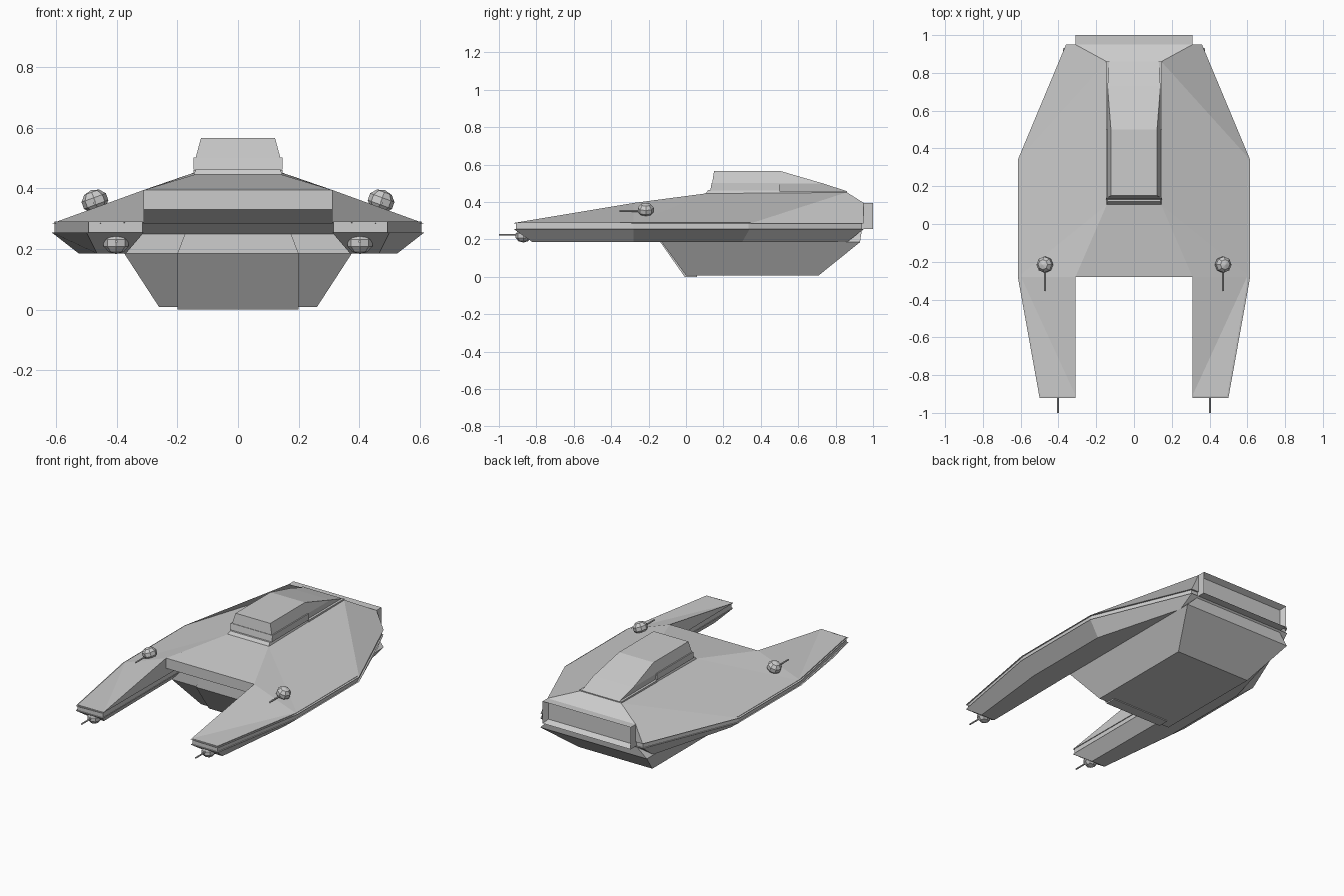
import bpy, bmesh, math
from mathutils import Matrix, Vector

if "Cube" in bpy.data.objects:
    bpy.data.objects.remove(bpy.data.objects["Cube"])


def finish(name, bm):
    bmesh.ops.recalc_face_normals(bm, faces=bm.faces)
    me = bpy.data.meshes.new(name)
    bm.to_mesh(me)
    bm.free()
    ob = bpy.data.objects.new(name, me)
    bpy.context.collection.objects.link(ob)
    return ob


def loft(name, rings):
    """Join equal-length closed rings of 3D points and cap both ends."""
    bm = bmesh.new()
    vs = [[bm.verts.new(p) for p in r] for r in rings]
    n = len(rings[0])
    for a, b in zip(vs, vs[1:]):
        for i in range(n):
            j = (i + 1) % n
            bm.faces.new((a[i], a[j], b[j], b[i]))
    bm.faces.new(vs[0])
    bm.faces.new(vs[-1])
    return finish(name, bm)


def sym(half, z):
    """Symmetric ring at height z from its right-hand half."""
    return [(x, y, z) for x, y in half] + [(-x, y, z) for x, y in reversed(half)]


def rect(w, y0, y1, z):
    return sym([(w, y0), (w, y1)], z)


# Upper hull: right half, mirrored
P = dict(
    a=(.31, -.92, .288), b=(.50, -.92, .284), c=(.615, -.28, .284),
    d=(.615, .34, .284), e=(.36, .95, .284), f=(.31, .95, .395),
    g=(.145, .86, .452), h=(.145, .10, .445), i=(.31, -.28, .395),
    m=(.31, -.28, .33), n=(.31, -.19, .284),
    I=(0, -.28, .395), H=(0, .10, .445), G=(0, .86, .452), F=(0, .95, .395),
    E=(0, .95, .284), M=(0, -.28, .33), N=(0, -.19, .284))
bm = bmesh.new()
V = {k: bm.verts.new(p) for k, p in P.items()}
for f in ("abci", "ich", "cdgh", "defg", "IihH", "HhgG", "GgfF",
          "Iimm", "aimn", "MmnN", "FfeE", "abcdeENn"):
    keys = "IimM" if f == "Iimm" else f
    bm.faces.new([V[k] for k in keys])
hull = finish("upper_hull", bm)
mod = hull.modifiers.new("mirror", "MIRROR")
mod.use_clip = True

# Recessed band between upper and lower hull
rim = [(.605, -.28), (.605, .335), (.355, .94)]
nose = [(.315, -.91), (.493, -.91)]
loft("rim_band", [sym([(.315, -.185)] + nose + rim, .29),
                  sym([(.315, -.13)] + nose + rim, .25)])

# Lower hull with bevelled underside
loft("lower_hull", [
    sym([(.31, -.13), (.31, -.92), (.50, -.92), (.615, -.28), (.615, .34), (.36, .95)], .255),
    sym([(.375, -.13), (.37, -.82), (.465, -.82), (.525, -.28), (.525, .30), (.37, .86)], .185)])

# Belly hold and its raised front panel
loft("belly", [rect(.31, -.125, .94, .25), rect(.375, -.13, .93, .185),
               rect(.26, 0, .71, .008)])
loft("belly_front_panel", [rect(.175, -.135, 0, .25), rect(.20, -.137, 0, .185),
                           rect(.20, -.007, .06, 0)])

# Tail exhaust box with recessed rear face
bm = bmesh.new()
bmesh.ops.create_cube(bm, size=1, matrix=Matrix.Translation((0, .965, .325))
                      @ Matrix.Diagonal((.62, .07, .14, 1)))
bm.faces.ensure_lookup_table()
back = [f for f in bm.faces if f.calc_center_median().y > .99]
bmesh.ops.inset_individual(bm, faces=back, thickness=.025)
bmesh.ops.translate(bm, verts=back[0].verts, vec=(0, -.035, 0))
finish("tail_exhaust", bm)

# Cabin: roof sloping down to the tail, side sills and front step
loft("cabin", [rect(.132, .135, .86, .44), rect(.132, .135, .86, .458),
               rect(.140, .14, .73, .50), rect(.122, .15, .50, .567)])
loft("cabin_sill", [rect(.147, .13, .50, .462), rect(.147, .137, .50, .502)])
loft("cabin_step", [rect(.147, .10, .50, .44), rect(.140, .118, .50, .463)])
for s in (-1, 1):
    loft("cabin_rail", [[(s * x, y, .44) for x, y in ((.130, .5), (.147, .5), (.147, .86), (.130, .86))],
                        [(s * x, y, .46) for x, y in ((.130, .5), (.147, .5), (.147, .86), (.130, .86))]])


# Faceted gun balls with thin barrels
def gun(name, pos, r, tilt, barrel_z, tip):
    bm = bmesh.new()
    bmesh.ops.create_uvsphere(bm, u_segments=8, v_segments=5, radius=r,
                              matrix=Matrix.Translation(pos) @ Matrix.Rotation(tilt, 4, 'Y')
                              @ Matrix.Diagonal((1, 1, .85, 1)))
    length = pos[1] - tip
    bmesh.ops.create_cone(bm, cap_ends=True, segments=6, radius1=.005, radius2=.005, depth=length,
                          matrix=Matrix.Translation((pos[0], tip + length / 2, barrel_z))
                          @ Matrix.Rotation(math.pi / 2, 4, 'X'))
    finish(name, bm)


for s in (-1, 1):
    gun("upper_gun", (s * .472, -.215, .358), .045, s * .35, .352, -.355)
    gun("lower_gun", (s * .402, -.87, .22), .043, 0, .225, -1.0)
